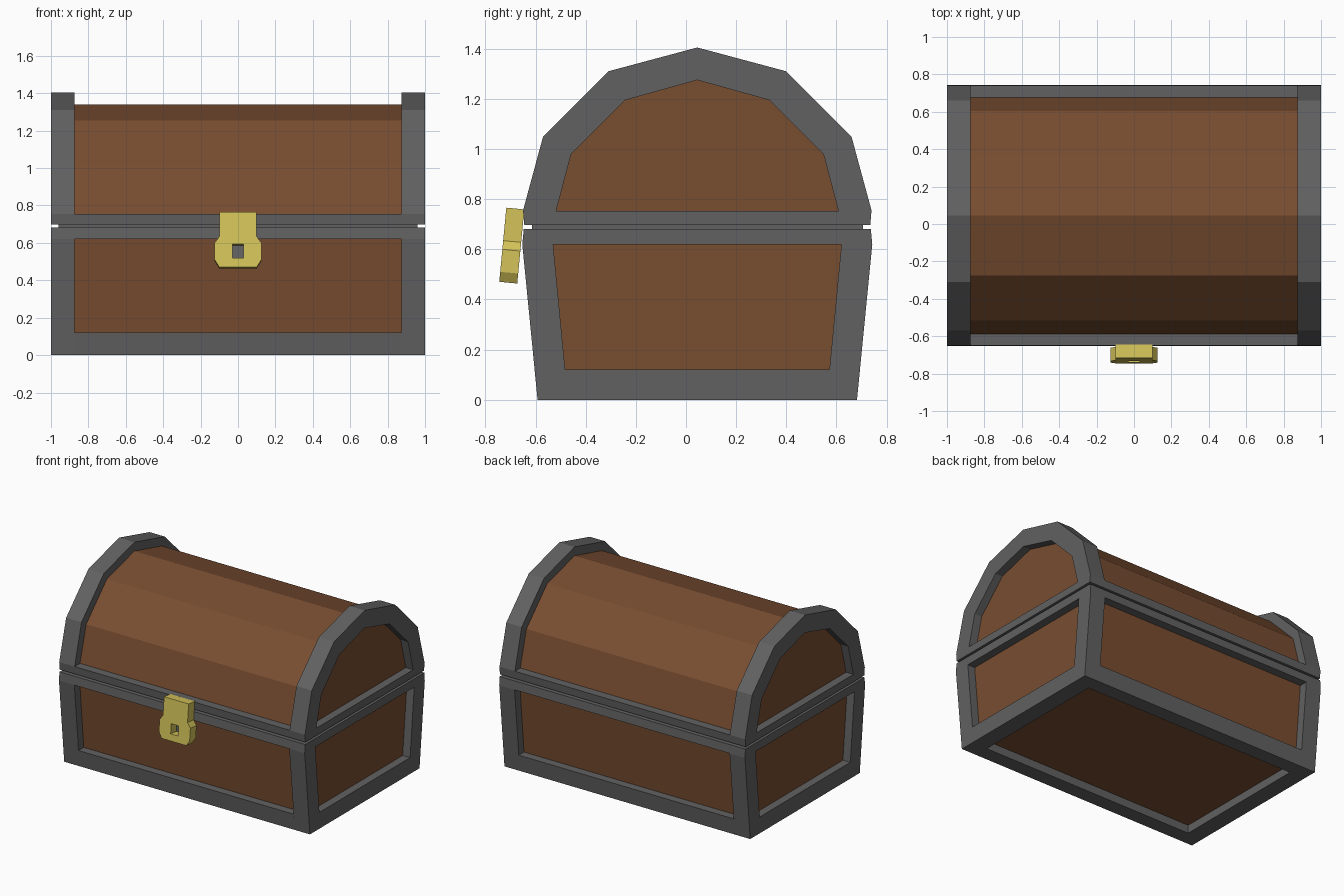
import bpy
import bmesh
from mathutils import Matrix

cube = bpy.data.objects.get("Cube")
if cube:
    bpy.data.objects.remove(cube, do_unlink=True)


def material(name, rgb):
    m = bpy.data.materials.new(name)
    m.use_nodes = True
    m.diffuse_color = (*rgb, 1)
    m.node_tree.nodes["Principled BSDF"].inputs["Base Color"].default_value = (*rgb, 1)
    return m


WOOD = material("brown wood", (0.19, 0.074, 0.03))
IRON = material("grey iron", (0.12, 0.12, 0.12))
GOLD = material("yellow brass", (0.66, 0.55, 0.1))
MID_Y = 0.045    # depth centre of the chest
END = 1.0        # outer end of the chest
INNER = 0.875    # inner side of the end frames
PANEL = 0.94     # recessed end panels


def mirrored(half):
    """Close a half profile by reflecting it across the centre."""
    return half + [(-u, z) for u, z in reversed(half) if u]


def along_x(u, z, d):
    return (d, u + MID_Y, z)


def along_y(u, z, d):
    return (u, d, z)


def finish(name, bm, mat):
    bmesh.ops.remove_doubles(bm, verts=bm.verts, dist=0.0001)
    bmesh.ops.recalc_face_normals(bm, faces=bm.faces)
    mesh = bpy.data.meshes.new(name)
    bm.to_mesh(mesh)
    bm.free()
    mesh.materials.append(mat)
    obj = bpy.data.objects.new(name, mesh)
    bpy.context.collection.objects.link(obj)
    return obj


def prism(name, profile, a, b, mat, place=along_x):
    bm = bmesh.new()
    face = bm.faces.new([bm.verts.new(place(u, z, a)) for u, z in profile])
    ext = bmesh.ops.extrude_face_region(bm, geom=[face], use_keep_orig=True)
    for v in ext["geom"]:
        if isinstance(v, bmesh.types.BMVert):
            v.co += Matrix.Identity(3) @ (v.co * 0)
            v.co[0 if place is along_x else 1] = b
    return finish(name, bm, mat)


def ring(name, outer, inner, a, b, mat, place=along_x):
    """Solid frame between two loops with equal point counts."""
    bm = bmesh.new()
    loops = [[bm.verts.new(place(u, z, d)) for u, z in loop]
             for loop, d in ((outer, a), (outer, b), (inner, b), (inner, a))]
    n = len(outer)
    for k in range(4):
        p, q = loops[k], loops[(k + 1) % 4]
        for i in range(n):
            j = (i + 1) % n
            # skip collapsed edges of the loops
            pts = []
            for v in (p[i], p[j], q[j], q[i]):
                if all((v.co - w.co).length > 0.0001 for w in pts):
                    pts.append(v)
            if len(pts) > 2:
                bm.faces.new(pts)
    return finish(name, bm, mat)


# Wooden cores that show as recessed panels
prism("body_panels", mirrored([(0.583, 0.06), (0.64, 0.67)]), -PANEL, PANEL, WOOD)
prism("lid_barrel", mirrored([(0.632, 0.71), (0.632, 0.755), (0.56, 1.015),
                              (0.32, 1.255), (0, 1.34)]), -PANEL, PANEL, WOOD)

# Iron end frames
body_outer = mirrored([(0.637, 0), (0.698, 0.62), (0.692, 0.682)])
body_inner = mirrored([(0.527, 0.12), (0.574, 0.61), (0.575, 0.62)])
lid_outer = mirrored([(0.69, 0.698), (0.695, 0.755), (0.615, 1.05),
                      (0.355, 1.31), (0, 1.405)])
lid_inner = mirrored([(0.563, 0.753), (0.562, 0.757), (0.503, 0.98),
                      (0.288, 1.195), (0, 1.275)])
for side, s in (("left", 1), ("right", -1)):
    ring(f"body_frame_{side}", body_outer, body_inner, s * INNER, s * END, IRON)
    ring(f"lid_frame_{side}", lid_outer, lid_inner, s * INNER, s * END, IRON)

# Iron bars along the front and back
bars = {
    "base_bar": [(0.527, 0), (0.637, 0), (0.649, 0.12), (0.527, 0.12)],
    "rim_bar": [(0.575, 0.62), (0.698, 0.62), (0.692, 0.682), (0.575, 0.682)],
    "lid_bar": [(0.563, 0.698), (0.69, 0.698), (0.695, 0.755), (0.563, 0.755)],
}
for name, profile in bars.items():
    for side, s in (("front", -1), ("back", 1)):
        prism(f"{name}_{side}", [(s * u, z) for u, z in profile], -INNER, INNER, IRON)

# Inner lip closing the seam between body and lid
prism("seam_lip", mirrored([(0.66, 0.67), (0.66, 0.71)]), -0.96, 0.96, IRON)

# Brass hasp with a keyhole, leaning back slightly
hasp = mirrored([(0.1, 0), (0.125, 0.04), (0.125, 0.13), (0.1, 0.165), (0.1, 0.297)])
keyhole = [(max(-0.03, min(0.03, u)), max(0.05, min(0.123, z))) for u, z in hasp]
parts = [
    ring("hasp", hasp, keyhole, -0.036, 0.036, GOLD, along_y),
    prism("keyhole_back", mirrored([(0.035, 0.045), (0.035, 0.128)]),
          0.03, 0.036, IRON, along_y),
]
for part in parts:
    part.location = (0, -0.709, 0.467)
    part.rotation_euler.x = -0.095
